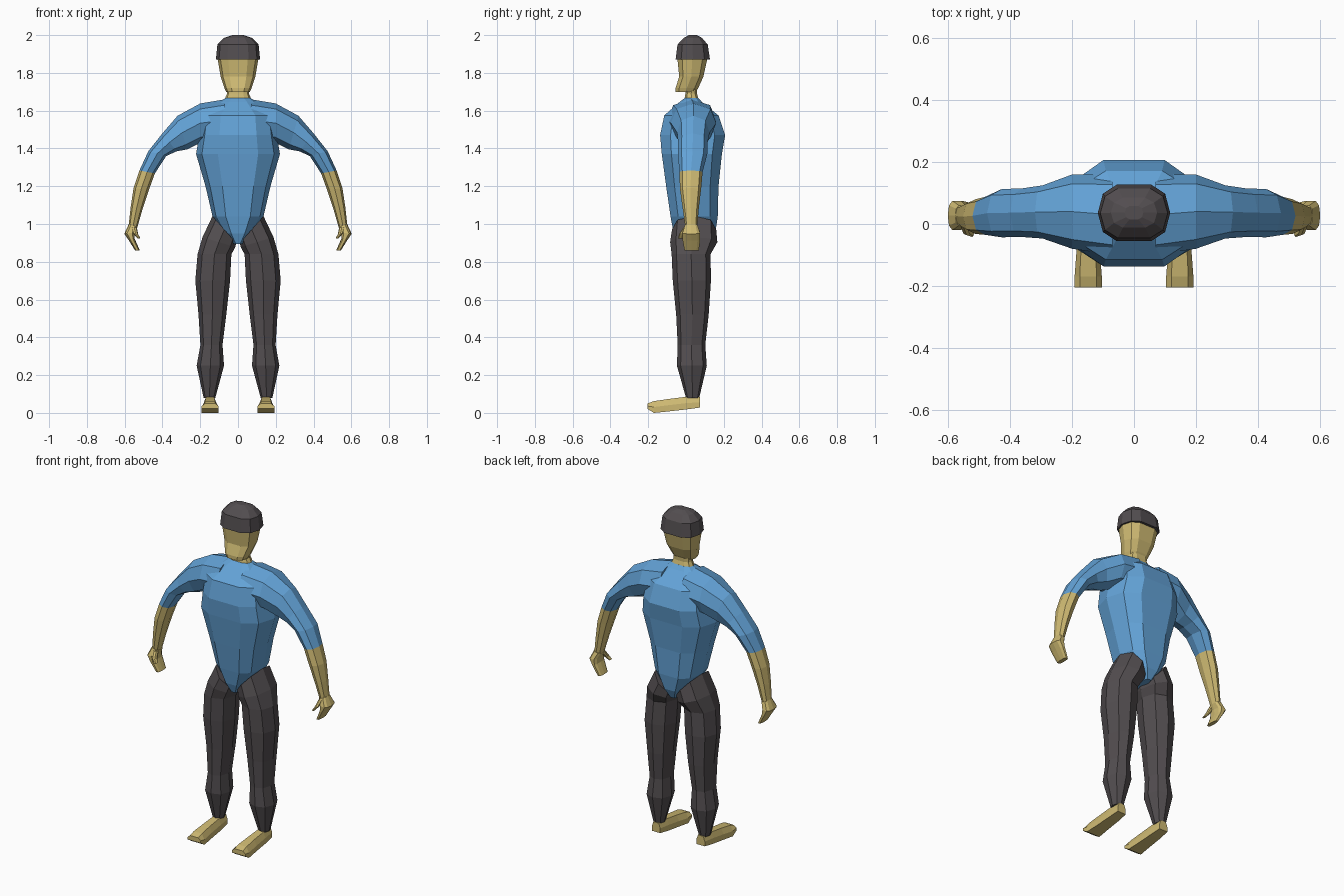
import bpy, bmesh
from mathutils import Vector as V


def material(name, rgb):
    m = bpy.data.materials.new(name)
    m.diffuse_color = (*rgb, 1)
    return m


BLUE = material("shirt blue", (0.125, 0.365, 0.68))
SKIN = material("skin tan", (0.62, 0.49, 0.17))
DARK = material("dark grey", (0.085, 0.075, 0.08))

# Cross-sections as (across, depth) factors
LIMB = [(1, 0), (.72, .75), (0, 1), (-.72, .75), (-1, 0), (-.72, -.75), (0, -1), (.72, -.75)]
BODY = [(1, 0), (.86, .68), (.48, 1), (-.48, 1), (-.86, .68),
        (-1, 0), (-.86, -.68), (-.48, -1), (.48, -1), (.86, -.68)]
SHOE = [(1, -1), (1, 0), (.62, 1), (-.62, 1), (-1, 0), (-1, -1)]


def loft(name, rings, section, mat, mirror=False):
    """Skin rings of (centre, across vector, depth vector) into a closed form."""
    bm = bmesh.new()
    rows = [[bm.verts.new(c + a * s + d * u) for s, u in section] for c, a, d in rings]
    n = len(section)
    for lo, hi in zip(rows, rows[1:]):
        for i in range(n):
            j = (i + 1) % n
            bm.faces.new((lo[i], lo[j], hi[j], hi[i]))
    bm.faces.new(rows[0])
    bm.faces.new(rows[-1])
    bmesh.ops.recalc_face_normals(bm, faces=bm.faces)
    me = bpy.data.meshes.new(name)
    bm.to_mesh(me)
    bm.free()
    me.materials.append(mat)
    ob = bpy.data.objects.new(name, me)
    bpy.context.collection.objects.link(ob)
    if mirror:
        ob.modifiers.new("Mirror", 'MIRROR').use_mirror_merge = False
    return ob


def span(x1, z1, x2, z2, front, back):
    """Ring between an outer and an inner point, from front y to back y."""
    p, q = V((x1, 0, z1)), V((x2, 0, z2))
    return ((p + q) / 2 + V((0, (front + back) / 2, 0)), (p - q) / 2,
            V((0, (back - front) / 2, 0)))


def level(z, w, front, back):
    return span(w, z, -w, z, front, back)


# Shirt body, tapering to a point between the legs
loft("shirt_body", [level(*r) for r in [
    (.895, .025, -.045, .13), (.95, .075, -.065, .155), (1.04, .135, -.082, .168),
    (1.2, .172, -.105, .172), (1.37, .222, -.128, .19), (1.47, .205, -.137, .207),
    (1.575, .19, -.115, .172), (1.645, .1, -.035, .085), (1.668, .065, -.005, .065)]],
    BODY, BLUE)

# Shoulders and short sleeves
loft("sleeve", [span(*r) for r in [
    (.07, 1.66, .07, 1.44, -.10, .16), (.2, 1.638, .2, 1.43, -.08, .16),
    (.32, 1.573, .27, 1.395, -.047, .125), (.40, 1.48, .325, 1.385, -.042, .115),
    (.475, 1.385, .38, 1.36, -.043, .113), (.522, 1.283, .44, 1.268, -.035, .088)]],
    LIMB, BLUE, True)

# Bare forearms
loft("forearm", [span(*r) for r in [
    (.522, 1.283, .44, 1.268, -.035, .088), (.553, 1.19, .472, 1.18, -.032, .08),
    (.568, 1.09, .505, 1.08, -.018, .068), (.578, 1.0, .532, .985, -.005, .06)]],
    LIMB, SKIN, True)

# Hands with fingers curled inward
loft("hand", [span(*r) for r in [
    (.578, 1.0, .532, .985, -.005, .06), (.602, .948, .545, .955, -.02, .075),
    (.577, .912, .548, .925, -.018, .075), (.545, .86, .52, .86, -.008, .068)]],
    BODY, SKIN, True)
loft("thumb", [span(*r) for r in [
    (.565, .985, .535, .98, -.012, .025), (.555, .95, .528, .945, -.036, 0),
    (.53, .922, .517, .925, -.042, -.018)]], LIMB, SKIN, True)

# Trousers, with slanted tops rising to the hips
loft("trouser_leg", [span(*r) for r in [
    (.135, 1.042, .01, .90, -.074, .16), (.188, .93, .014, .878, -.084, .166),
    (.214, .84, .035, .84, -.076, .13), (.226, .7, .042, .7, -.07, .132),
    (.209, .52, .062, .52, -.052, .12), (.199, .36, .082, .36, -.044, .102),
    (.219, .25, .074, .25, -.048, .11), (.182, .08, .12, .08, 0, .07)]],
    LIMB, DARK, True)

# Bare feet pointing forward
loft("foot", [(V((.148, y, (lo + hi) / 2)), V((w, 0, 0)), V((0, 0, (hi - lo) / 2)))
              for y, w, lo, hi in [
    (.073, .028, .028, .085), (0, .034, .018, .085), (-.09, .038, .008, .074),
    (-.17, .044, 0, .062), (-.205, .044, .022, .05)]], SHOE, SKIN, True)

# Neck and face
loft("neck", [level(*r) for r in [
    (1.65, .075, -.01, .07), (1.69, .058, -.003, .058), (1.73, .058, 0, .06)]], BODY, SKIN)
loft("face", [level(*r) for r in [
    (1.698, .062, -.055, .05), (1.72, .072, -.055, .065), (1.78, .092, -.036, .092),
    (1.88, .109, -.046, .114)]], BODY, SKIN)

# Close-fitting cap
loft("cap", [level(*r) for r in [
    (1.87, .117, -.055, .127), (1.95, .109, -.045, .115), (1.985, .075, -.012, .085),
    (2.0, .03, .015, .058)]], BODY, DARK)
